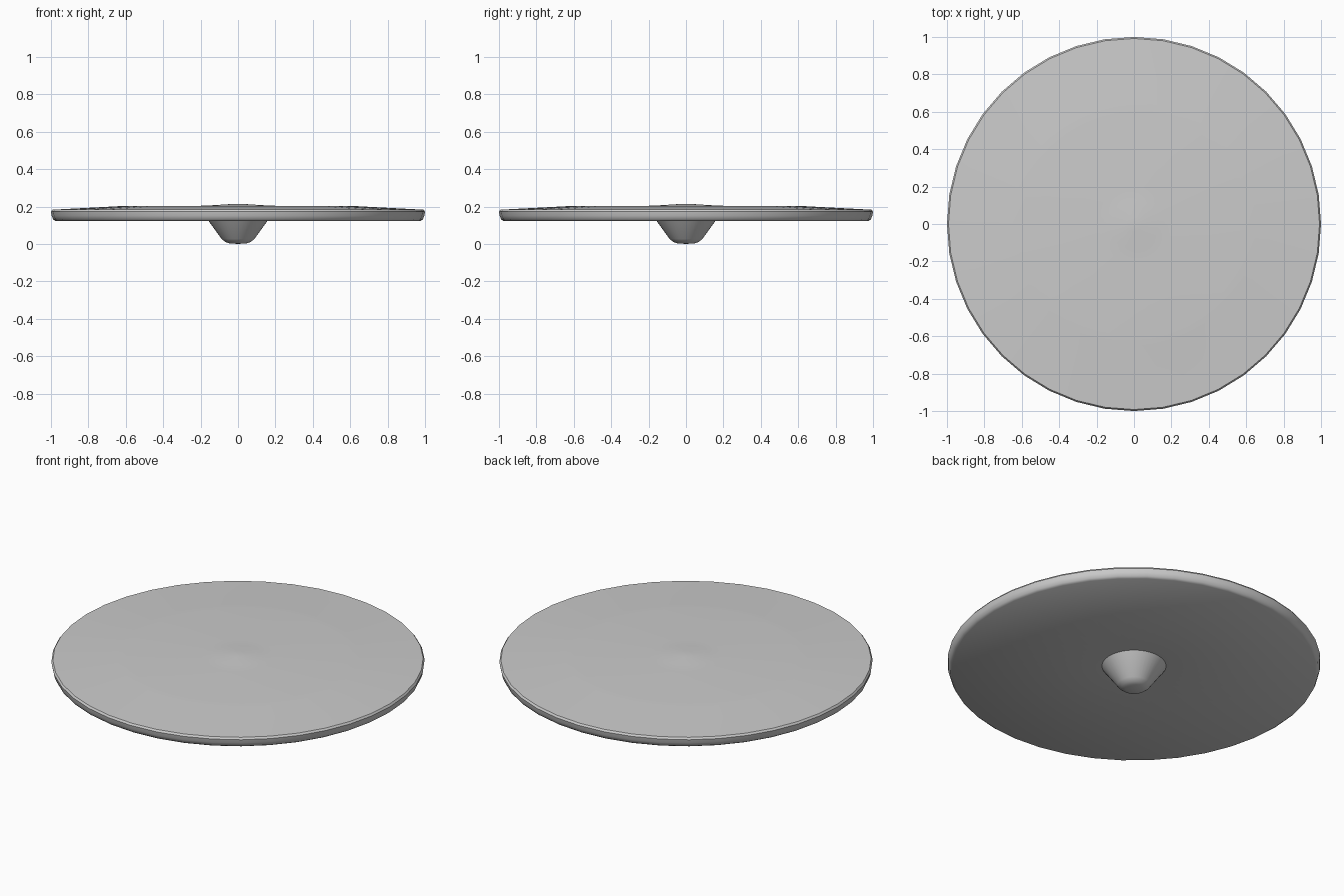
import bpy, bmesh, math

if "Cube" in bpy.data.objects:
    bpy.data.objects.remove(bpy.data.objects["Cube"])

SIDES = 40

def lathe(name, profile, angle):
    """Spin a (radius, z) profile around z into a closed solid."""
    bm = bmesh.new()
    rings = []
    for r, z in profile:
        if r == 0:
            rings.append([bm.verts.new((0, 0, z))] * SIDES)
        else:
            rings.append([bm.verts.new((r * math.sin(2 * math.pi * i / SIDES),
                                        r * math.cos(2 * math.pi * i / SIDES), z))
                          for i in range(SIDES)])
    for a, b in zip(rings, rings[1:]):
        for i in range(SIDES):
            j = (i + 1) % SIDES
            bm.faces.new(list(dict.fromkeys((a[i], a[j], b[j], b[i]))))
    bmesh.ops.recalc_face_normals(bm, faces=bm.faces)
    mesh = bpy.data.meshes.new(name)
    bm.to_mesh(mesh)
    bm.free()
    obj = bpy.data.objects.new(name, mesh)
    bpy.context.collection.objects.link(obj)
    bpy.ops.object.select_all(action='DESELECT')
    obj.select_set(True)
    bpy.context.view_layer.objects.active = obj
    bpy.ops.object.shade_smooth_by_angle(angle=math.radians(angle))
    return obj

# One turned piece: pivot foot, slightly hollow underside, rounded rim, shallow stepped top
lathe("spinning_disc", [
    (0, 0), (0.045, 0.003), (0.068, 0.01), (0.088, 0.027),
    (0.172, 0.143),
    (0.975, 0.122), (0.988, 0.131), (0.996, 0.15), (1.0, 0.172), (0.992, 0.183),
    (0.65, 0.201), (0.6, 0.204), (0.2, 0.204), (0.13, 0.207), (0.04, 0.213), (0, 0.214),
], 40)
